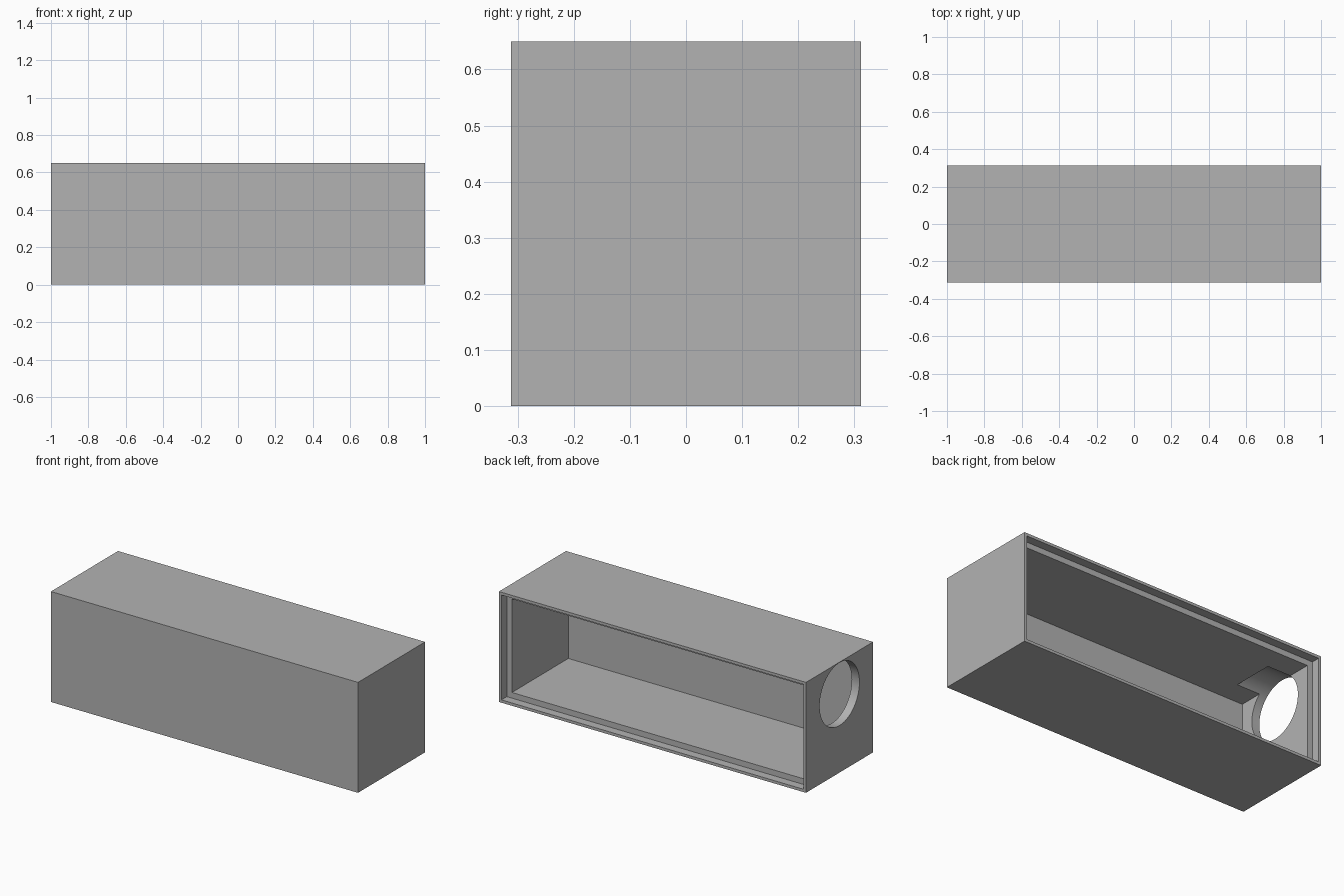
import bpy
import math

old = bpy.data.objects.get("Cube")
if old:
    bpy.data.objects.remove(old, do_unlink=True)

LENGTH, DEPTH, HEIGHT = 2.0, 0.624, 0.65
WALL = 0.05        # wall thickness
LIP = 0.0165       # thin rim left around the panel recess
RECESS = 0.05      # depth of the panel recess

grey = bpy.data.materials.new("plain_grey")
grey.use_nodes = True
grey.diffuse_color = (0.45, 0.45, 0.45, 1)
grey.node_tree.nodes["Principled BSDF"].inputs["Base Color"].default_value = (0.45, 0.45, 0.45, 1)


def box(name, x, y, z):
    """Box from (min, max) ranges on each axis."""
    ranges = (x, y, z)
    bpy.ops.mesh.primitive_cube_add(size=1, location=[(a + b) / 2 for a, b in ranges])
    obj = bpy.context.object
    obj.name = name
    obj.scale = [b - a for a, b in ranges]
    bpy.ops.object.transform_apply(location=True, rotation=True, scale=True)
    obj.data.materials.append(grey)
    return obj


def cut(target, cutter):
    """Subtract the cutter from the target, then discard it."""
    cutter.hide_render = True
    mod = target.modifiers.new(cutter.name, 'BOOLEAN')
    mod.operation = 'DIFFERENCE'
    mod.solver = 'EXACT'
    mod.object = cutter
    bpy.context.view_layer.objects.active = target
    bpy.ops.object.modifier_apply(modifier=mod.name)
    bpy.data.objects.remove(cutter, do_unlink=True)


def opening(name, inset, y):
    """Box inset evenly from the sides, top and bottom of the case."""
    half = LENGTH / 2 - inset
    return box(name, (-half, half), y, (inset, HEIGHT - inset))


# Outer case
case = box("case", (-LENGTH / 2, LENGTH / 2), (-DEPTH / 2, DEPTH / 2), (0, HEIGHT))

# Hollow interior, open at the back, with a stepped recess for a back panel
back = DEPTH / 2
cut(case, opening("cavity", WALL, (-back + WALL, back + 0.1)))
cut(case, opening("panel_recess", LIP, (back - RECESS, back + 0.1)))

# Round port through the end wall, also grooving the ceiling behind it
bpy.ops.mesh.primitive_cylinder_add(vertices=96, radius=0.185, depth=0.4,
                                    location=(-1.0, 0, 0.462),
                                    rotation=(0, math.pi / 2, 0))
port = bpy.context.object
port.name = "port"
port.data.materials.append(grey)
cut(case, port)

# Smooth the port wall, keep the box edges sharp
bpy.ops.object.select_all(action='DESELECT')
case.select_set(True)
bpy.context.view_layer.objects.active = case
bpy.ops.object.shade_smooth_by_angle(angle=math.radians(30))
